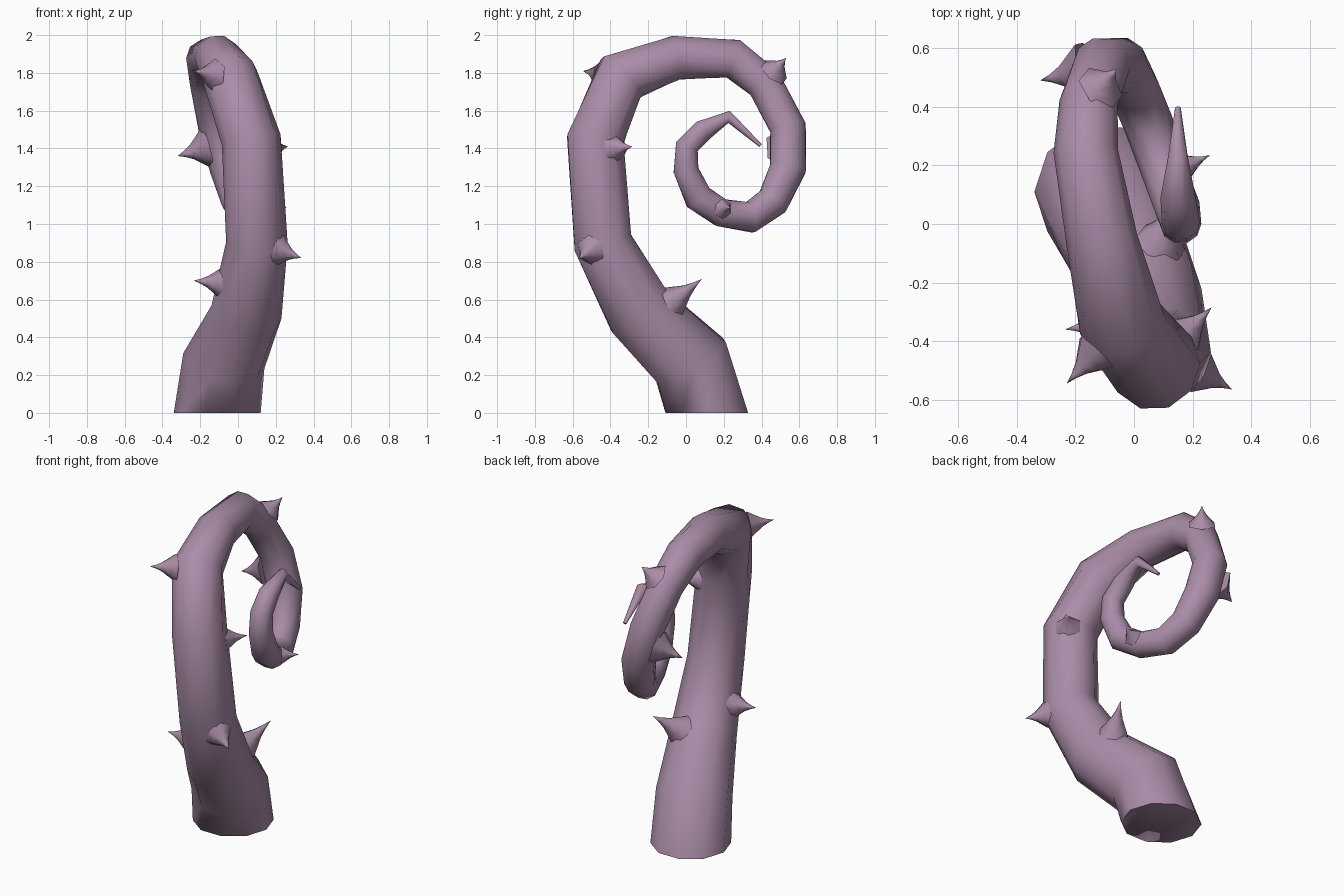
import bpy
import bmesh
import math
from mathutils import Vector
from mathutils.geometry import intersect_point_line

default_cube = bpy.data.objects.get("Cube")
if default_cube:
    bpy.data.objects.remove(default_cube, do_unlink=True)

# One dusty purple colour for everything
skin = bpy.data.materials.new("dusty_purple")
skin.use_nodes = True
colour = (0.40, 0.265, 0.39, 1)
skin.diffuse_color = colour
skin.node_tree.nodes["Principled BSDF"].inputs["Base Color"].default_value = colour

# Centre line of the curled tentacle: x, y, z, radius
PATH = [
    (-.11, .11, 0, .23), (-.075, .025, .275, .22), (.045, -.245, .535, .19),
    (.1, -.44, .9, .163), (.07, -.48, 1.445, .158), (-.04, -.345, 1.775, .15),
    (-.11, -.055, 1.88, .122), (-.165, .25, 1.875, .11), (-.155, .415, 1.745, .1),
    (-.11, .54, 1.51, .1), (-.05, .54, 1.295, .1), (0, .46, 1.12, .09),
    (.05, .34, 1.035, .085), (.1, .185, 1.06, .077), (.145, .065, 1.14, .08),
    (.16, 0, 1.285, .07), (.16, .005, 1.41, .065), (.15, .09, 1.495, .06),
    (.15, .228, 1.567, .034), (.15, .395, 1.415, .01),
]

# Thorns: tip position and base radius
THORNS = [
    (-.32, .49, 1.36, .11), (-.06, .53, 1.88, .085), (-.23, -.545, 1.81, .085),
    (.265, -.285, 1.41, .08), (.335, -.565, .82, .085), (-.235, -.36, .7, .085),
    (.17, .085, .71, .095), (.26, .235, 1.09, .055),
]

centres = [Vector(p[:3]) for p in PATH]
radii = [p[3] for p in PATH]


def add_ring(bm, centre, axis, radius, sides, hint):
    """Circle of vertices around an axis, starting in the hint direction."""
    u = (hint - axis * hint.dot(axis)).normalized()
    v = axis.cross(u)
    return [bm.verts.new(centre + radius * (u * math.cos(a) + v * math.sin(a)))
            for a in (math.tau * i / sides for i in range(sides))]


def bridge(bm, lower, upper):
    count = len(lower)
    for i in range(count):
        j = (i + 1) % count
        bm.faces.new((lower[i], lower[j], upper[j], upper[i]))


def finish(bm, name, sharp_angle):
    bmesh.ops.recalc_face_normals(bm, faces=bm.faces[:])
    mesh = bpy.data.meshes.new(name)
    bm.to_mesh(mesh)
    bm.free()
    mesh.materials.append(skin)
    obj = bpy.data.objects.new(name, mesh)
    bpy.context.collection.objects.link(obj)
    bpy.ops.object.select_all(action='DESELECT')
    obj.select_set(True)
    bpy.context.view_layer.objects.active = obj
    bpy.ops.object.shade_smooth_by_angle(angle=math.radians(sharp_angle))
    return obj


def build_tentacle():
    bm = bmesh.new()
    last = len(centres) - 1
    rings = []
    for i, centre in enumerate(centres):
        # Each ring lies on the mitre plane between its two neighbours
        before = (centre - centres[max(i - 1, 0)]).normalized()
        after = (centres[min(i + 1, last)] - centre).normalized()
        axis = Vector((0, 0, 1)) if i == 0 else (before + after).normalized()
        rings.append(add_ring(bm, centre, axis, radii[i], 10, Vector((1, 0, 0))))
    for lower, upper in zip(rings, rings[1:]):
        bridge(bm, lower, upper)
    bm.faces.new(rings[0])
    bm.faces.new(rings[-1])
    finish(bm, "tentacle", 75)


def nearest_on_path(point):
    """Closest spot on the centre line, measured to the tube surface."""
    found = []
    for i in range(len(centres) - 1):
        spot, t = intersect_point_line(point, centres[i], centres[i + 1])
        t = min(max(t, 0), 1)
        spot = centres[i].lerp(centres[i + 1], t)
        radius = radii[i] + (radii[i + 1] - radii[i]) * t
        found.append(((point - spot).length - radius, spot, radius))
    return min(found, key=lambda item: item[0])[1:]


def build_thorn(number, tip, base_radius):
    spot, tube_radius = nearest_on_path(tip)
    axis = (tip - spot).normalized()
    base = spot + axis * tube_radius * 0.86
    hint = Vector((0, 0, 1)) if abs(axis.z) < 0.8 else Vector((1, 0, 0))
    bm = bmesh.new()
    # Flared, concave outline from base to point
    profile = [(0, 1), (.25, .68), (.5, .36), (.75, .15)]
    rings = [add_ring(bm, base.lerp(tip, t), axis, base_radius * r, 6, hint)
             for t, r in profile]
    for lower, upper in zip(rings, rings[1:]):
        bridge(bm, lower, upper)
    point = bm.verts.new(tip)
    for a, b in zip(rings[-1], rings[-1][1:] + rings[-1][:1]):
        bm.faces.new((a, b, point))
    bm.faces.new(rings[0])
    finish(bm, f"thorn_{number}", 70)


build_tentacle()
for number, thorn in enumerate(THORNS, 1):
    build_thorn(number, Vector(thorn[:3]), thorn[3])
